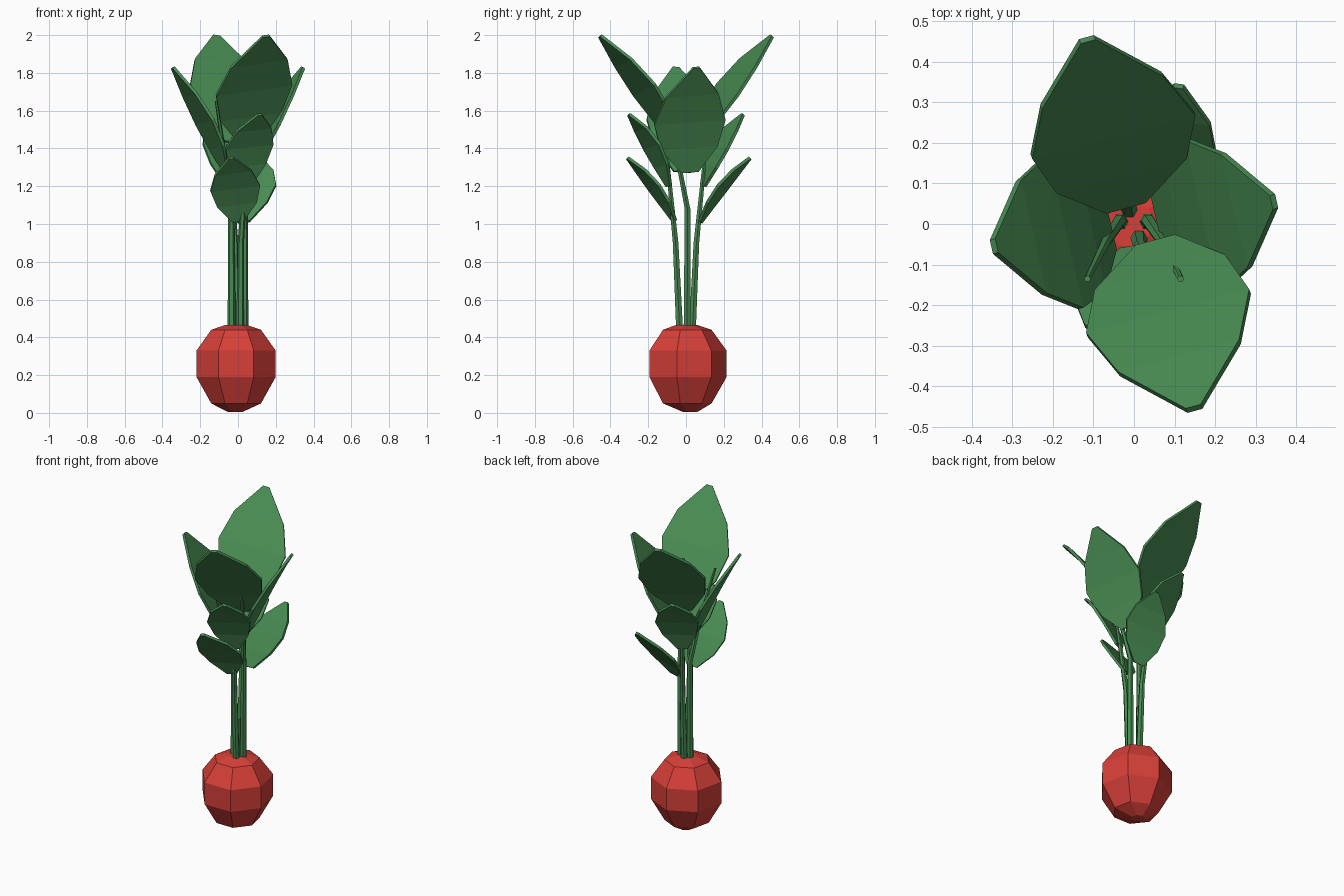
import bpy, math
from mathutils import Vector

if "Cube" in bpy.data.objects:
    bpy.data.objects.remove(bpy.data.objects["Cube"])


def material(name, rgb):
    m = bpy.data.materials.new(name)
    m.diffuse_color = (*rgb, 1)
    m.use_nodes = True
    m.node_tree.nodes["Principled BSDF"].inputs["Base Color"].default_value = m.diffuse_color
    return m


RED = material("radish_red", (0.68, 0.05, 0.04))
GREEN = material("leaf_green", (0.065, 0.26, 0.085))


def make(name, verts, faces, mat):
    me = bpy.data.meshes.new(name)
    me.from_pydata([tuple(v) for v in verts], [], faces)
    me.materials.append(mat)
    ob = bpy.data.objects.new(name, me)
    bpy.context.collection.objects.link(ob)
    return ob


def tube(name, centres, radii, sides, mat, phase=0.0):
    """Capped stack of horizontal rings."""
    verts, faces = [], []
    for c, r in zip(centres, radii):
        for i in range(sides):
            a = 2 * math.pi * i / sides + phase
            verts.append(Vector(c) + Vector((r * math.cos(a), r * math.sin(a), 0)))
    for k in range(len(centres) - 1):
        for i in range(sides):
            j = (i + 1) % sides
            faces.append((k * sides + i, k * sides + j,
                          (k + 1) * sides + j, (k + 1) * sides + i))
    last = (len(centres) - 1) * sides
    faces.append(tuple(reversed(range(sides))))
    faces.append(tuple(range(last, last + sides)))
    return make(name, verts, faces, mat)


def leaf(name, base, mid, tip, half, azimuth, roll=0.0):
    """Bent leaf blade: quads across a curved midrib, then thickened."""
    b, m, t = Vector(base), Vector(mid), Vector(tip)
    a = math.radians(azimuth + 90)
    side = Vector((math.cos(a), math.sin(a), roll))
    verts = []
    for s, w in ((0, 0.24), (0.25, 0.8), (0.5, 1), (0.75, 0.74), (1, 0.09)):
        c = b * (2 * (s - 0.5) * (s - 1)) + m * (4 * s * (1 - s)) + t * (2 * s * (s - 0.5))
        verts += [c - side * half * w, c + side * half * w]
    faces = [(2 * k, 2 * k + 2, 2 * k + 3, 2 * k + 1) for k in range(4)]
    ob = make(name, verts, faces, GREEN)
    mod = ob.modifiers.new("thickness", "SOLIDIFY")
    mod.thickness = 0.016
    mod.offset = 0


def turned(p):
    return (-p[0], -p[1], p[2])


# Seven-sided bulb
tube("radish_bulb",
     [(-0.015, 0.02, 0.005), (-0.01, 0, 0.05), (-0.01, 0, 0.19),
      (-0.01, 0, 0.33), (-0.01, 0, 0.44), (-0.01, 0, 0.465)],
     [0.04, 0.135, 0.215, 0.215, 0.135, 0.06], 7, RED, math.pi / 2)

# Front and back stalks are turned half way round, side stalks are mirrored
FRONT = [(0.012, -0.034, 0.44), (0.015, -0.055, 0.9), (0.035, -0.085, 1.2), (0.055, -0.105, 1.42)]
SIDE = [(0.034, 0.006, 0.44), (0.035, 0.008, 1.08), (0.07, -0.045, 1.35), (0.115, -0.135, 1.65)]
RADII = [0.021, 0.017, 0.013, 0.008]
tube("front_stalk", FRONT, RADII, 6, GREEN)
tube("back_stalk", [turned(p) for p in FRONT], RADII, 6, GREEN)
tube("right_stalk", SIDE, RADII, 6, GREEN)
tube("left_stalk", [(-x, y, z) for x, y, z in SIDE], RADII, 6, GREEN)

# Leaf pairs: base, middle, tip, half width, azimuth, sideways tilt, shift of the turned copy
PAIRS = {
    "tall_leaf": ((0.055, -0.045, 1.43), (0.085, -0.22, 1.71), (0.148, -0.455, 1.995), 0.208, -75, 0.14, 0.033),
    "side_leaf": ((0.06, 0.02, 1.275), (0.175, 0.02, 1.54), (0.345, 0.055, 1.828), 0.193, 13, 0.07, 0),
    "middle_leaf": ((0.04, -0.09, 1.20), (0.06, -0.18, 1.41), (0.115, -0.302, 1.58), 0.132, -72, 0.1, 0),
}
for name, (b, m, t, half, az, roll, shift) in PAIRS.items():
    leaf(name + "_a", b, m, t, half, az, roll)
    b, m, t = [Vector(turned(p)) + Vector((shift, 0, 0)) for p in (b, m, t)]
    leaf(name + "_b", b, m, t, half, az + 180, roll)

# Two low leaves
leaf("low_leaf_front", (0, -0.06, 1.015), (-0.015, -0.165, 1.19), (-0.037, -0.31, 1.35), 0.133, -80, 0.13)
leaf("low_leaf_back", (0.03, 0.075, 1.01), (0.07, 0.19, 1.19), (0.11, 0.34, 1.35), 0.133, 82, -0.12)
